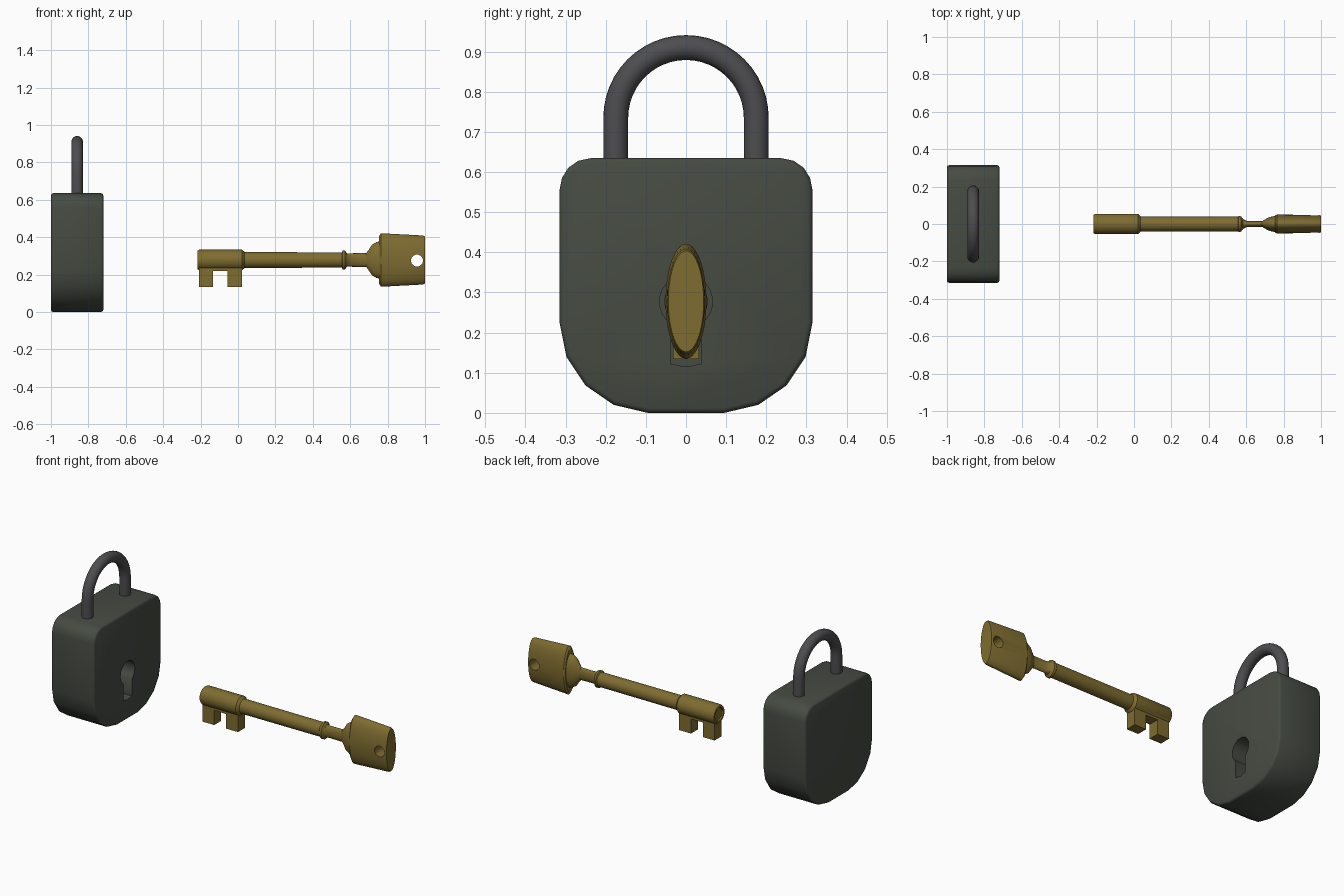
import bpy, bmesh, math
from mathutils import Vector

if "Cube" in bpy.data.objects:
    bpy.data.objects.remove(bpy.data.objects["Cube"])

KZ = 0.278    # key axis height
LX = -0.86    # lock centre in x


def material(name, color):
    m = bpy.data.materials.new(name)
    m.diffuse_color = (*color, 1)
    m.use_nodes = True
    m.node_tree.nodes["Principled BSDF"].inputs["Base Color"].default_value = m.diffuse_color
    return m


IRON = material("dark_iron", (0.060, 0.070, 0.055))
STEEL = material("grey_steel", (0.075, 0.075, 0.080))
BRASS = material("old_brass", (0.21, 0.15, 0.03))


def make(name, bm, mat=None):
    bmesh.ops.recalc_face_normals(bm, faces=bm.faces)
    me = bpy.data.meshes.new(name)
    bm.to_mesh(me)
    bm.free()
    ob = bpy.data.objects.new(name, me)
    bpy.context.collection.objects.link(ob)
    if mat:
        me.materials.append(mat)
    return ob


def skin(name, rings, mat=None):
    """Closed surface through a list of equally long point rings."""
    bm = bmesh.new()
    rows = [[bm.verts.new(p) for p in r] for r in rings]
    n = len(rows[0])
    for a, b in zip(rows, rows[1:]):
        for i in range(n):
            j = (i + 1) % n
            bm.faces.new((a[i], a[j], b[j], b[i]))
    bm.faces.new(rows[0])
    bm.faces.new(rows[-1])
    return make(name, bm, mat)


def turned(name, sections, mat, n=32):
    """Elliptical sections (x, half width y, half height z) along the key axis."""
    return skin(name, [[(x, ry * math.sin(2 * math.pi * i / n),
                         KZ + rz * math.cos(2 * math.pi * i / n)) for i in range(n)]
                       for x, ry, rz in sections], mat)


def prism(name, yz, x0, x1, mat=None):
    return skin(name, [[(x, y, z) for y, z in yz] for x in (x0, x1)], mat)


def select(ob):
    bpy.ops.object.select_all(action='DESELECT')
    ob.select_set(True)
    bpy.context.view_layer.objects.active = ob


def smooth(ob, deg):
    select(ob)
    bpy.ops.object.shade_smooth_by_angle(angle=math.radians(deg))


def cut(ob, cutter):
    mod = ob.modifiers.new("cut", 'BOOLEAN')
    mod.object = cutter
    mod.solver = 'EXACT'
    select(ob)
    bpy.ops.object.modifier_apply(modifier=mod.name)
    bpy.data.objects.remove(cutter)


# lock body: half profile mirrored, edges lightly bevelled
half = [(0.095, 0.0), (0.18, 0.02), (0.25, 0.068), (0.298, 0.14), (0.315, 0.225),
        (0.315, 0.555), (0.309, 0.585), (0.293, 0.611), (0.268, 0.628), (0.235, 0.635)]
body = prism("lock_body", half + [(-y, z) for y, z in reversed(half)], -1.0, -0.72, IRON)
bev = body.modifiers.new("bevel", 'BEVEL')
bev.width, bev.segments, bev.limit_method = 0.012, 2, 'ANGLE'
bev.angle_limit = math.radians(60)
select(body)
bpy.ops.object.modifier_apply(modifier=bev.name)

# keyhole: round top with a slot hanging below
R, S = 0.066, 0.038
a0 = math.asin(S / R)
hole = []
for i in range(25):
    a = -math.pi / 2 + a0 + (2 * math.pi - 2 * a0) * i / 24
    hole.append((R * math.cos(a), 0.277 + R * math.sin(a)))
hole += [(-S, 0.122), (0, 0.115), (S, 0.122)]
cut(body, prism("keyhole_cutter", hole, -0.87, -0.6))
smooth(body, 50)

# shackle: round bar along a U shaped path
path = [(0.175, 0.58, 0)]
path += [(0.175 * math.cos(math.pi * i / 24), 0.735 + 0.175 * math.sin(math.pi * i / 24),
          math.pi * i / 24) for i in range(25)]
path += [(-0.175, 0.58, math.pi)]
rings = []
for y, z, a in path:
    out = Vector((0, math.cos(a), math.sin(a)))
    rings.append([Vector((LX, y, z)) + 0.031 * (out * math.cos(t) + Vector((1, 0, 0)) * math.sin(t))
                  for t in (2 * math.pi * k / 20 for k in range(20))])
smooth(skin("shackle", rings, STEEL), 40)

# key stem with thick tip, collar, flattened neck and flare
stem = turned("key_stem", [
    (-0.208, 0.036, 0.036), (-0.217, 0.038, 0.038), (-0.217, 0.049, 0.049), (-0.208, 0.054, 0.055),
    (0.022, 0.054, 0.055), (0.036, 0.040, 0.042), (0.555, 0.039, 0.041),
    (0.560, 0.043, 0.050), (0.572, 0.041, 0.050), (0.582, 0.028, 0.036),
    (0.605, 0.015, 0.036), (0.685, 0.015, 0.037), (0.700, 0.024, 0.056),
    (0.715, 0.033, 0.080), (0.740, 0.041, 0.096), (0.770, 0.043, 0.102)], BRASS)
smooth(stem, 30)

# key bow: tapering oval block with a hole through it
bow = turned("key_bow", [(0.755, 0.045, 0.128), (0.764, 0.051, 0.143), (0.990, 0.047, 0.131),
                         (1.0, 0.044, 0.126)], BRASS, 40)
bpy.ops.mesh.primitive_cylinder_add(vertices=28, radius=0.032, depth=0.3,
                                    location=(0.957, 0, 0.275), rotation=(math.pi / 2, 0, 0))
cut(bow, bpy.context.object)
smooth(bow, 30)

# key bits: two teeth below a shared root
for name, x0, x1, z0 in (("key_bit_tip", -0.209, -0.133, 0.134),
                         ("key_bit_inner", -0.055, 0.022, 0.134),
                         ("key_bit_root", -0.200, 0.020, 0.220)):
    prism(name, [(-0.032, z0), (0.032, z0), (0.032, 0.26), (-0.032, 0.26)], x0, x1, BRASS)
